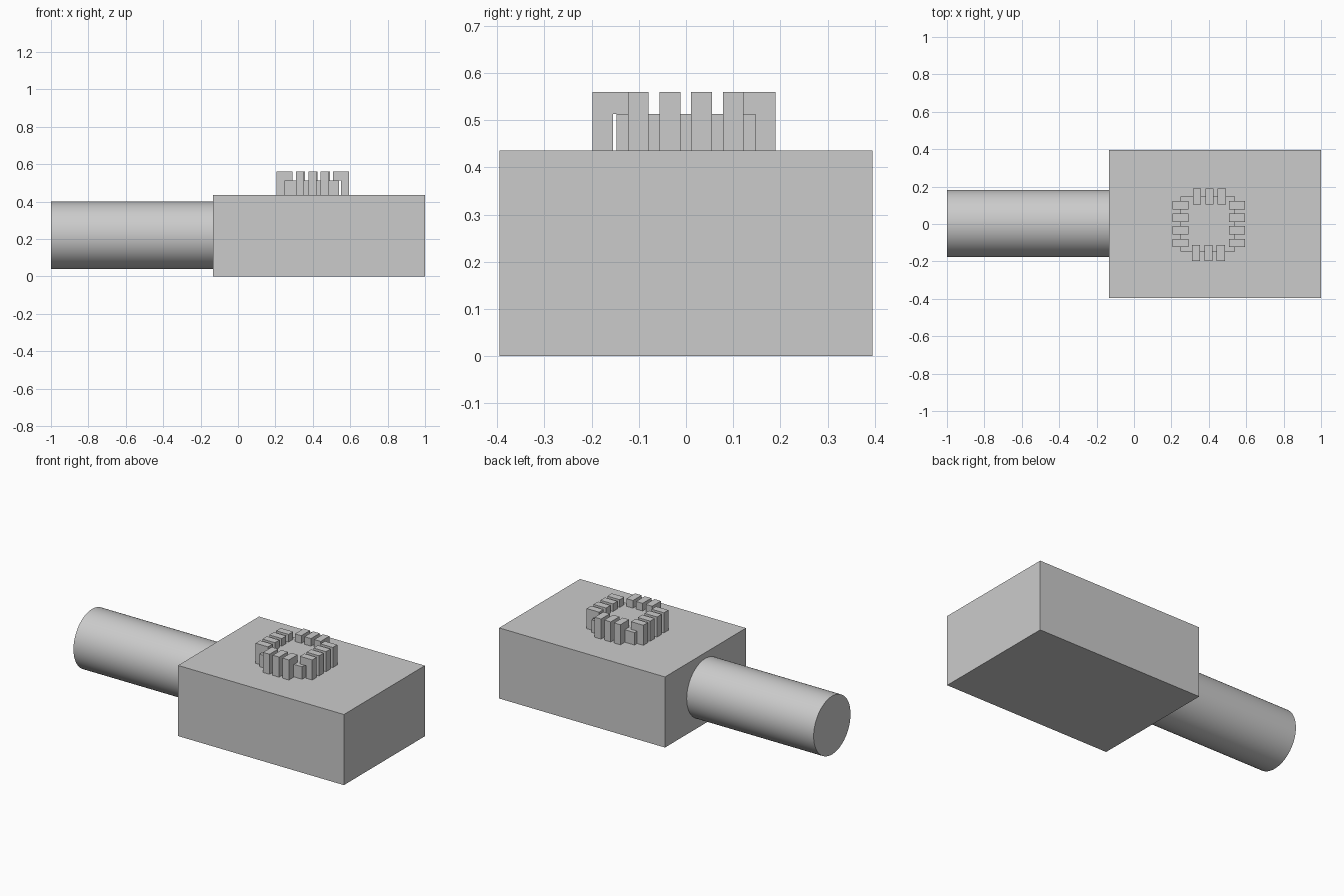
import bpy, bmesh, math
from mathutils import Matrix, Vector

old = bpy.data.objects.get("Cube")
if old:
    bpy.data.objects.remove(old, do_unlink=True)

grey = bpy.data.materials.new("plain grey")
grey.use_nodes = True
colour = (0.6, 0.6, 0.6, 1)
grey.diffuse_color = colour
grey.node_tree.nodes["Principled BSDF"].inputs["Base Color"].default_value = colour


def finish(name, bm):
    bmesh.ops.recalc_face_normals(bm, faces=bm.faces)
    mesh = bpy.data.meshes.new(name)
    bm.to_mesh(mesh)
    bm.free()
    mesh.materials.append(grey)
    obj = bpy.data.objects.new(name, mesh)
    bpy.context.collection.objects.link(obj)
    return obj


def box(name, low, high):
    low, high = Vector(low), Vector(high)
    bm = bmesh.new()
    bmesh.ops.create_cube(bm, size=1, matrix=Matrix.Translation((low + high) / 2)
                          @ Matrix.Diagonal((*(high - low), 1)))
    return finish(name, bm)


BASE, SHOULDER, TOP = 0.436, 0.513, 0.56
THICK, REACH, WIDTH = 0.043, 0.042, 0.044


def pin(name, x, y, angle):
    """Bent pin: upright leg with an arm reaching inwards over the chip."""
    profile = [(0, BASE), (THICK, BASE), (THICK, TOP),
               (-REACH, TOP), (-REACH, SHOULDER), (0, SHOULDER)]
    bm = bmesh.new()
    face = bm.faces.new([bm.verts.new((u, -WIDTH / 2, z)) for u, z in profile])
    side = bmesh.ops.extrude_face_region(bm, geom=[face])
    moved = [v for v in side["geom"] if isinstance(v, bmesh.types.BMVert)]
    bmesh.ops.translate(bm, vec=(0, WIDTH, 0), verts=moved)
    bm.transform(Matrix.Translation((x, y, 0)) @ Matrix.Rotation(angle, 4, "Z"))
    finish(name, bm)


# Main block
box("main_block", (-0.133, -0.395, 0), (1, 0.395, BASE))

# Round handle on the right side
bm = bmesh.new()
bmesh.ops.create_cone(bm, cap_ends=True, segments=64, radius1=0.18, radius2=0.18,
                      depth=0.867, matrix=Matrix.Translation((-0.5665, 0.003, 0.22))
                      @ Matrix.Rotation(math.pi / 2, 4, "Y"))
handle = finish("handle", bm)
bpy.context.view_layer.objects.active = handle
handle.select_set(True)
bpy.ops.object.shade_smooth_by_angle()
handle.select_set(False)

# Chip body on top of the block
box("chip_body", (0.249, -0.147, BASE), (0.541, 0.147, SHOULDER))

# Four pins on each end of the chip
for i in range(4):
    y = -0.101 + i * 0.067
    pin(f"left_pin_{i + 1}", 0.55, y, 0)
    pin(f"right_pin_{i + 1}", 0.249, y, math.pi)

# Three pins along the front and the back
for i in range(3):
    x = 0.332 + i * 0.066
    pin(f"front_pin_{i + 1}", x, -0.155, -math.pi / 2)
    pin(f"back_pin_{i + 1}", x + 0.005, 0.147, math.pi / 2)
